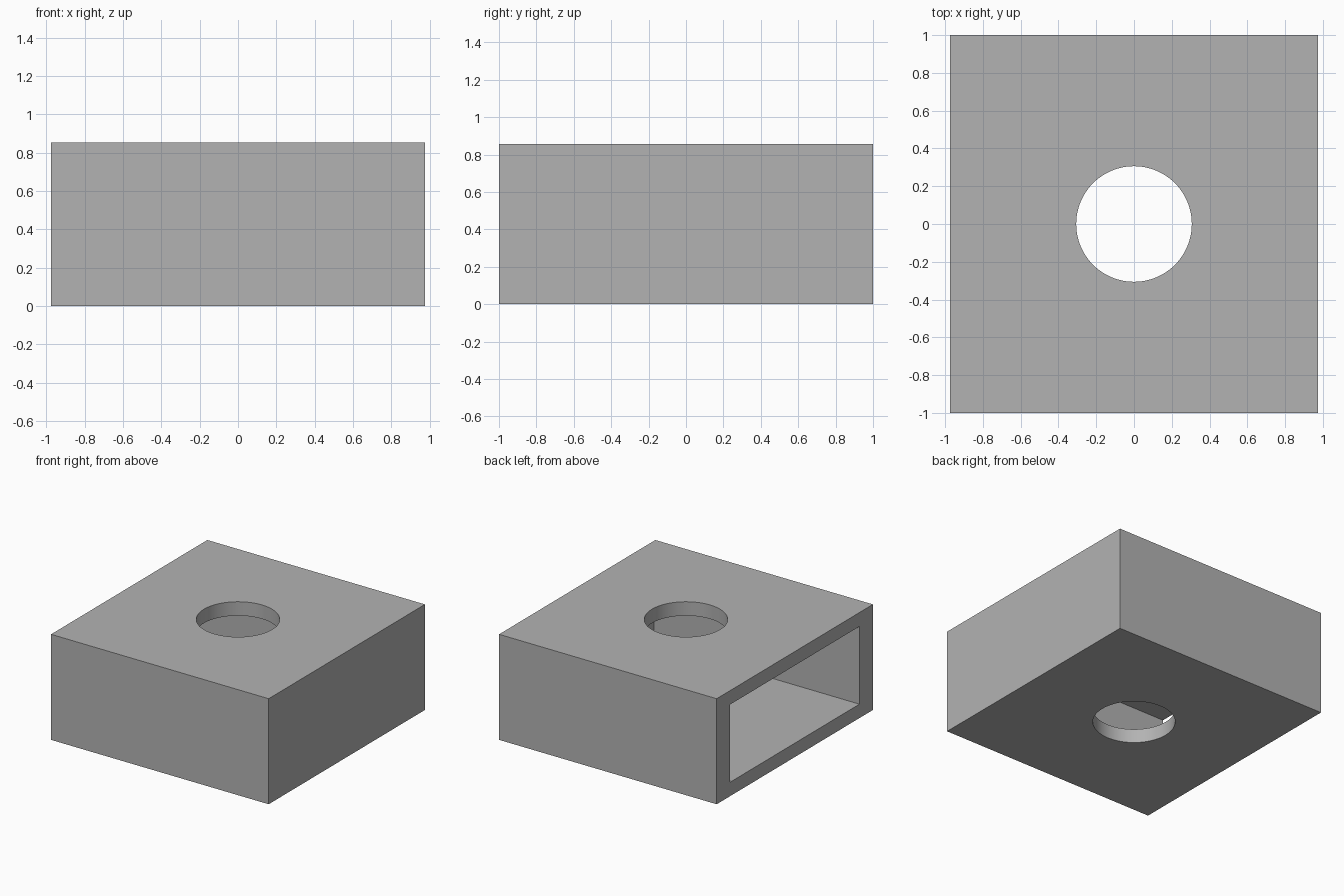
import bpy
import math

if "Cube" in bpy.data.objects:
    bpy.data.objects.remove(bpy.data.objects["Cube"], do_unlink=True)

# Overall size and wall thicknesses
WIDTH, DEPTH, HEIGHT = 1.95, 2.0, 0.855
SIDE_WALL, PLATE, END_WALL = 0.173, 0.113, 0.11
HOLE_RADIUS = 0.306


def box(name, low, high):
    """Box between two opposite corners."""
    centre = [(a + b) / 2 for a, b in zip(low, high)]
    bpy.ops.mesh.primitive_cube_add(size=1, location=centre)
    obj = bpy.context.object
    obj.name = name
    obj.scale = [b - a for a, b in zip(low, high)]
    bpy.ops.object.transform_apply(location=True, rotation=False, scale=True)
    return obj


def cut(target, cutter):
    """Subtract the cutter from the target, then delete it."""
    cutter.hide_render = True
    mod = target.modifiers.new("cut", "BOOLEAN")
    mod.operation = "DIFFERENCE"
    mod.solver = "EXACT"
    mod.object = cutter
    bpy.context.view_layer.objects.active = target
    bpy.ops.object.modifier_apply(modifier=mod.name)
    bpy.data.objects.remove(cutter, do_unlink=True)


# Grey material
grey = bpy.data.materials.new("grey")
grey.use_nodes = True
colour = (0.45, 0.45, 0.45, 1)
grey.diffuse_color = colour
grey.node_tree.nodes["Principled BSDF"].inputs["Base Color"].default_value = colour

# Outer block
x, y = WIDTH / 2, DEPTH / 2
housing = box("housing", (-x, -y, 0), (x, y, HEIGHT))

# Rectangular cavity, open on the -x side
cut(housing, box("cavity_cutter",
                 (-x - 0.2, -y + SIDE_WALL, PLATE),
                 (x - END_WALL, y - SIDE_WALL, HEIGHT - PLATE)))

# Round hole through the top and bottom plates
bpy.ops.mesh.primitive_cylinder_add(vertices=96, radius=HOLE_RADIUS, depth=2,
                                    location=(0, 0, HEIGHT / 2))
cut(housing, bpy.context.object)

housing.data.materials.clear()
housing.data.materials.append(grey)

# Smooth hole walls with crisp edges elsewhere
bpy.ops.object.select_all(action="DESELECT")
housing.select_set(True)
bpy.context.view_layer.objects.active = housing
bpy.ops.object.shade_smooth_by_angle(angle=math.radians(30))
